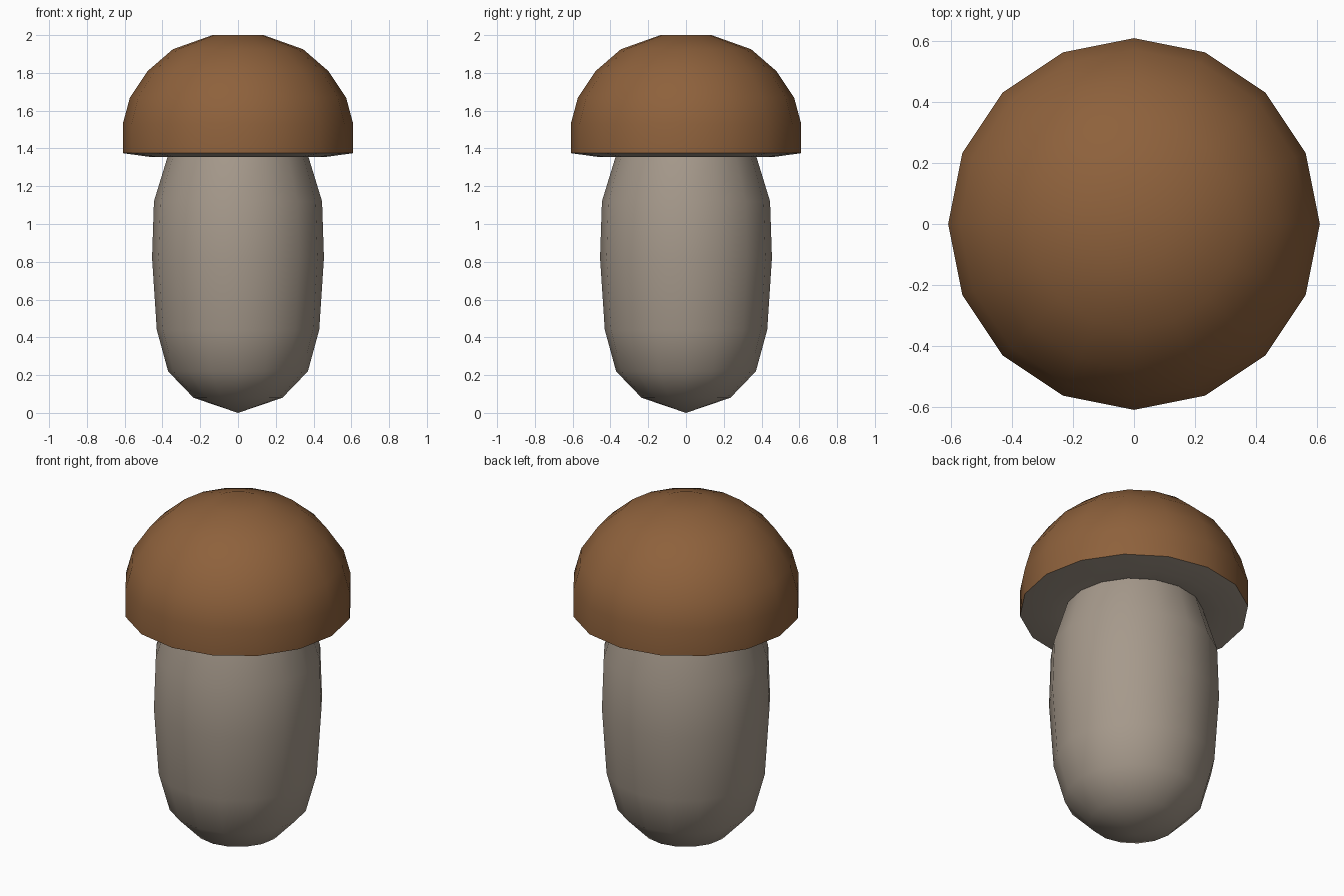
import bpy, bmesh, math

if "Cube" in bpy.data.objects:
    bpy.data.objects.remove(bpy.data.objects["Cube"])

SIDES = 16


def material(name, color):
    m = bpy.data.materials.new(name)
    m.diffuse_color = (*color, 1)
    m.use_nodes = True
    m.node_tree.nodes["Principled BSDF"].inputs["Base Color"].default_value = m.diffuse_color
    return m


def lathe(name, profile, mat):
    """Revolve (radius, height) points round z; radius 0 makes a pole."""
    bm = bmesh.new()
    rings = []
    for r, z in profile:
        if r == 0:
            rings.append([bm.verts.new((0, 0, z))] * SIDES)
        else:
            rings.append([bm.verts.new((r * math.cos(2 * math.pi * i / SIDES),
                                        r * math.sin(2 * math.pi * i / SIDES), z))
                          for i in range(SIDES)])
    for a, b in zip(rings, rings[1:]):
        for i in range(SIDES):
            j = (i + 1) % SIDES
            corners = list(dict.fromkeys((a[i], a[j], b[j], b[i])))
            bm.faces.new(corners)
    bmesh.ops.recalc_face_normals(bm, faces=bm.faces)
    mesh = bpy.data.meshes.new(name)
    bm.to_mesh(mesh)
    bm.free()
    mesh.materials.append(mat)
    ob = bpy.data.objects.new(name, mesh)
    bpy.context.collection.objects.link(ob)
    bpy.context.view_layer.objects.active = ob
    for o in bpy.context.selected_objects:
        o.select_set(False)
    ob.select_set(True)
    bpy.ops.object.shade_smooth_by_angle(angle=math.radians(50))
    return ob


brown = material("cap_brown", (0.27, 0.12, 0.045))
beige = material("stem_beige", (0.38, 0.32, 0.26))

# Plump stem, rounded to a point at the base
lathe("stem", [(0, 0), (0.235, 0.08), (0.37, 0.22), (0.43, 0.44), (0.455, 0.82),
               (0.445, 1.12), (0.37, 1.365)], beige)

# Domed cap with its pale underside
cap = lathe("cap", [(0.36, 1.37), (0.465, 1.355), (0.61, 1.375), (0.61, 1.53), (0.572, 1.67),
                    (0.478, 1.81), (0.345, 1.925), (0.135, 2.0), (0, 2.0)], brown)
cap.data.materials.append(beige)
for face in cap.data.polygons:
    if face.center.z < 1.375:
        face.material_index = 1
    
# Normals of the open cap must face outwards
if cap.data.polygons[-1].normal.z < 0:
    cap.data.flip_normals()
